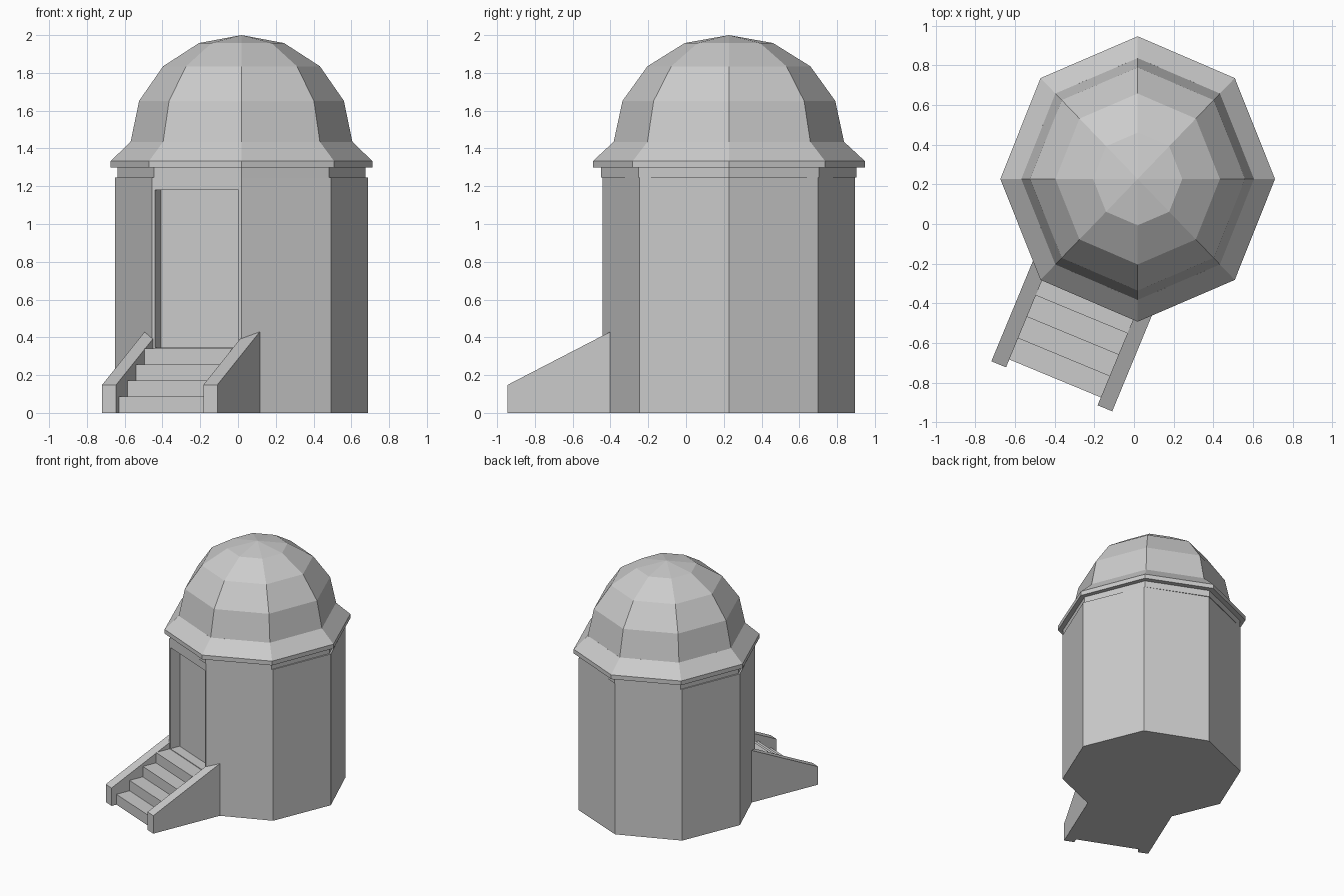
import bpy, bmesh, math
from mathutils import Matrix, Vector

if "Cube" in bpy.data.objects:
    bpy.data.objects.remove(bpy.data.objects["Cube"])

CENTRE = Vector((0.0185, 0.227, 0))
SIDES = 8
BODY_R = 0.669
TURN = -math.pi / SIDES                       # the door face is turned half a side
APOTHEM = BODY_R * math.cos(TURN)
DOOR_FRAME = (Matrix.Translation(CENTRE) @ Matrix.Rotation(TURN, 4, 'Z')
              @ Matrix.Translation((0, -APOTHEM, 0)))


def finish(name, bm, matrix):
    bmesh.ops.recalc_face_normals(bm, faces=bm.faces)
    mesh = bpy.data.meshes.new(name)
    bm.to_mesh(mesh)
    bm.free()
    obj = bpy.data.objects.new(name, mesh)
    obj.matrix_world = matrix
    bpy.context.collection.objects.link(obj)
    return obj


def octagon_stack(name, rings, apex=None):
    """Stacked octagon rings given as (radius x, radius y, z)."""
    bm = bmesh.new()
    loops = []
    for rx, ry, z in rings:
        loops.append([bm.verts.new((rx * math.cos(a), ry * math.sin(a), z))
                      for a in (2 * math.pi * i / SIDES for i in range(SIDES))])
    for low, high in zip(loops, loops[1:]):
        for i in range(SIDES):
            j = (i + 1) % SIDES
            bm.faces.new((low[i], low[j], high[j], high[i]))
    bm.faces.new(loops[0][::-1])
    if apex is None:
        bm.faces.new(loops[-1])
    else:
        tip = bm.verts.new((0, 0, apex))
        for i in range(SIDES):
            bm.faces.new((loops[-1][i], loops[-1][(i + 1) % SIDES], tip))
    return finish(name, bm, Matrix.Translation(CENTRE))


def side_profile(name, points, x0, x1):
    """Extrude a (y, z) outline across the door face's own x axis."""
    bm = bmesh.new()
    face = bm.faces.new([bm.verts.new((x0, y, z)) for y, z in points])
    result = bmesh.ops.extrude_face_region(bm, geom=[face])
    moved = [v for v in result["geom"] if isinstance(v, bmesh.types.BMVert)]
    bmesh.ops.translate(bm, verts=moved, vec=(x1 - x0, 0, 0))
    return finish(name, bm, DOOR_FRAME)


# Tower body with the recessed doorway
body = octagon_stack("tower_body", [(BODY_R, BODY_R, 0), (BODY_R, BODY_R, 1.246)])
cutter = side_profile("doorway_cutter",
                      [(-0.1, 0.347), (0.083, 0.347), (0.083, 1.18), (-0.1, 1.18)],
                      -0.24, 0.24)
cutter.hide_render = True
cutter.hide_viewport = True
cut = body.modifiers.new("doorway", 'BOOLEAN')
cut.operation = 'DIFFERENCE'
cut.solver = 'EXACT'
cut.object = cutter

# Neck band, cornice and dome, slightly longer in y
octagon_stack("neck_band", [(0.656, 0.676, 1.246), (0.656, 0.676, 1.298)])
octagon_stack("cornice", [(0.693, 0.72, 1.298), (0.693, 0.72, 1.333),
                          (0.587, 0.61, 1.435)])
dome = [(0.587, 1.435), (0.542, 1.652), (0.415, 1.835), (0.225, 1.958)]
octagon_stack("dome", [(r, r * 1.039, z) for r, z in dome], apex=2.0)

# Stairs
fronts = [0.471, 0.355, 0.238, 0.121]
rise = 0.0855
outline = [(0, 0)]
for i, u in enumerate(fronts):
    outline += [(-u, i * rise), (-u, (i + 1) * rise)]
outline.append((0, len(fronts) * rise))
side_profile("stairs", outline, -0.25, 0.25)

# Sloping side walls of the stairs
wall = [(0.076, 0), (-0.514, 0), (-0.514, 0.148), (0.076, 0.43)]
for side, x0 in (("left", -0.33), ("right", 0.25)):
    side_profile(side + "_stair_wall", wall, x0, x0 + 0.08)
